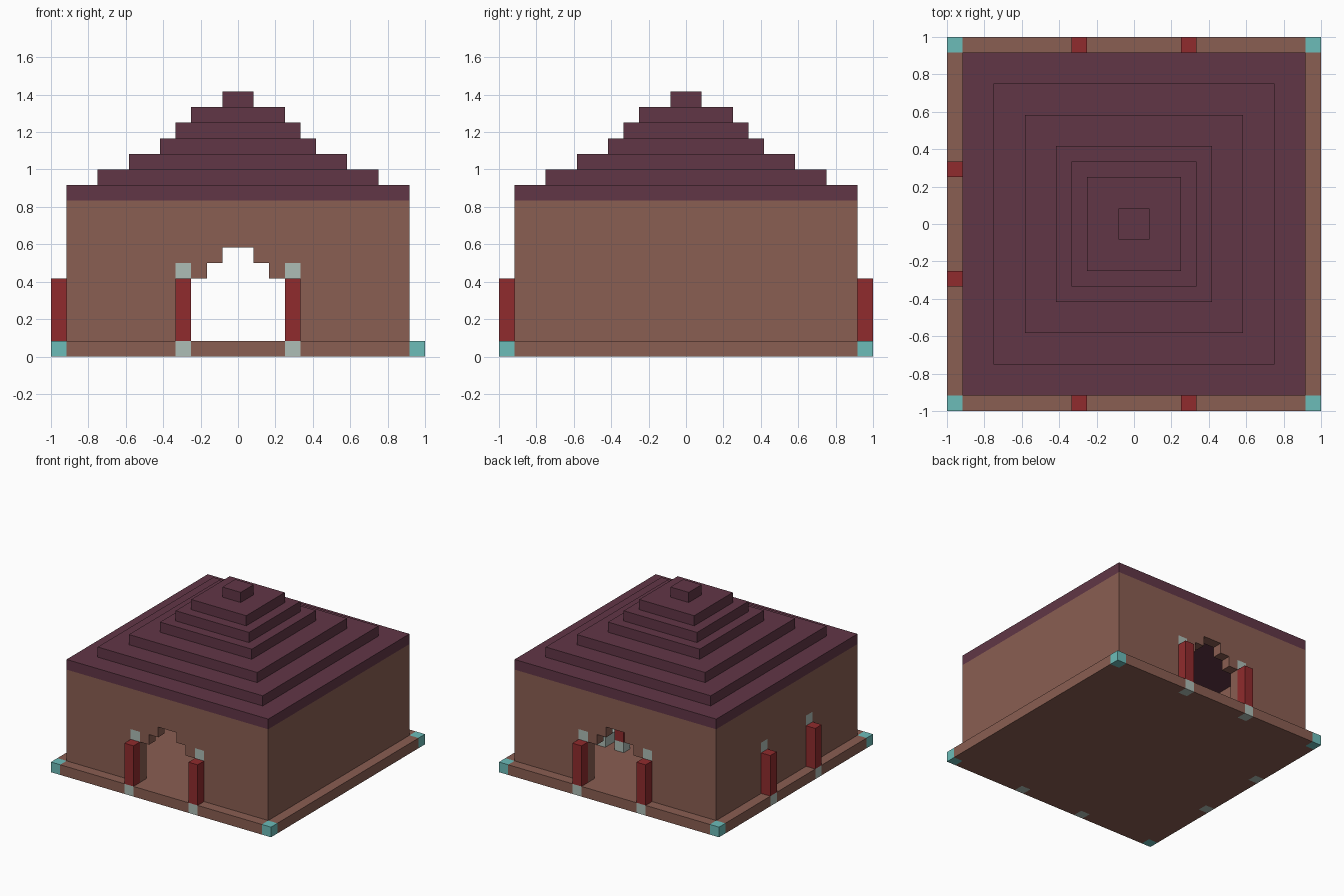
import bpy, bmesh
from mathutils import Vector

cube = bpy.data.objects.get("Cube")
if cube:
    bpy.data.objects.remove(cube, do_unlink=True)

U = 1 / 12  # one block


def material(name, hex_code):
    vals = [int(hex_code[i:i + 2], 16) / 255 for i in (0, 2, 4)]
    lin = [v / 12.92 if v < 0.04045 else ((v + 0.055) / 1.055) ** 2.4 for v in vals]
    m = bpy.data.materials.new(name)
    m.use_nodes = True
    m.diffuse_color = (*lin, 1)
    m.node_tree.nodes["Principled BSDF"].inputs["Base Color"].default_value = (*lin, 1)
    return m


BROWN = material("brown_clay", "8a5e52")
PURPLE = material("purple_roof", "613646")
RED = material("red_paint", "902b2d")
TEAL = material("teal_stone", "6cbcb9")
PALE = material("pale_stone", "aebdb6")


def finish(name, bm, mats):
    bmesh.ops.recalc_face_normals(bm, faces=bm.faces)
    me = bpy.data.meshes.new(name)
    bm.to_mesh(me)
    bm.free()
    for m in mats:
        me.materials.append(m)
    ob = bpy.data.objects.new(name, me)
    bpy.context.scene.collection.objects.link(ob)
    return ob


def box_mesh(lo, hi):
    """Box between two corners given in blocks."""
    bm = bmesh.new()
    bmesh.ops.create_cube(bm, size=1)
    lo, hi = Vector(lo) * U, Vector(hi) * U
    for v in bm.verts:
        v.co = [(lo[i] + hi[i]) / 2 + v.co[i] * (hi[i] - lo[i]) for i in range(3)]
    return bm


def box(name, lo, hi, mat):
    return finish(name, box_mesh(lo, hi), [mat])


def cut(bm, axis, places):
    """Slice the mesh across an axis at the given block positions."""
    normal = Vector([float(i == axis) for i in range(3)])
    for p in places:
        bmesh.ops.bisect_plane(bm, geom=bm.verts[:] + bm.edges[:] + bm.faces[:],
                               dist=1e-5, plane_co=normal * p * U, plane_no=normal)


def paint(bm, rule):
    for f in bm.faces:
        f.material_index = rule(f.calc_center_median() / U)


# Plinth with teal corners and pale pillar feet
bm = box_mesh((-12, -12, 0), (12, 12, 1))
for axis in (0, 1):
    cut(bm, axis, (-11, -4, -3, 3, 4, 11))


def plinth_rule(c):
    edge_x, edge_y = abs(c.x) > 11, abs(c.y) > 11
    if edge_x and edge_y:
        return 1
    if (edge_y and 3 < abs(c.x) < 4) or (c.x < -11 and 3 < abs(c.y) < 4):
        return 2
    return 0


paint(bm, plinth_rule)
finish("plinth", bm, [BROWN, TEAL, PALE])

# Front and back walls with stepped doorways and pale pillar caps
half = [(1, 10), (1, 7), (2, 7), (2, 6), (3, 6), (3, 5), (2, 5)]
half = [(11, 1), (11, 10)]
door = [(3, 1), (3, 5), (2, 5), (2, 6), (1, 6), (1, 7)]
right_side = [(-x, z) for x, z in reversed(door)]
outline = door + right_side + [(-x, z) for x, z in half] + half[::-1]
for name, y in (("front_wall", -11), ("back_wall", 10)):
    bm = bmesh.new()
    face = bm.faces.new([bm.verts.new((x * U, y * U, z * U)) for x, z in outline])
    ext = bmesh.ops.extrude_face_region(bm, geom=[face])
    bmesh.ops.translate(bm, vec=(0, U, 0),
                        verts=[g for g in ext["geom"] if isinstance(g, bmesh.types.BMVert)])
    cut(bm, 0, (-4, -3, 3, 4))
    cut(bm, 2, (5, 6))
    paint(bm, lambda c: int(3 < abs(c.x) < 4 and 5 < c.z < 6))
    finish(name, bm, [BROWN, PALE])

# Side walls, the right one carrying pale caps
box("left_wall", (10, -10, 1), (11, 10, 10), BROWN)
bm = box_mesh((-11, -10, 1), (-10, 10, 10))
cut(bm, 1, (-4, -3, 3, 4))
cut(bm, 2, (5, 6))
paint(bm, lambda c: int(3 < abs(c.y) < 4 and 5 < c.z < 6))
finish("right_wall", bm, [BROWN, PALE])

# Outer pillars
for s, side in ((-1, "a"), (1, "b")):
    p = 3.5 * s
    box("front_pillar_" + side, (p - .5, -12, 1), (p + .5, -11, 5), RED)
    box("back_pillar_" + side, (p - .5, 11, 1), (p + .5, 12, 5), RED)
    box("right_pillar_" + side, (-12, p - .5, 1), (-11, p + .5, 5), RED)
    # Inner pillars on pale feet
    box("inner_foot_" + side, (4, p - .5, 1), (5, p + .5, 2), PALE)
    box("inner_pillar_" + side, (4, p - .5, 2), (5, p + .5, 6), RED)

# Inner platform
box("inner_platform", (6, -4, 1), (10, 4, 2), PALE)

# Stepped roof
for i, r in enumerate((11, 9, 7, 5, 4, 3, 1)):
    box("roof_tier_%d" % (i + 1), (-r, -r, 10 + i), (r, r, 11 + i), PURPLE)
